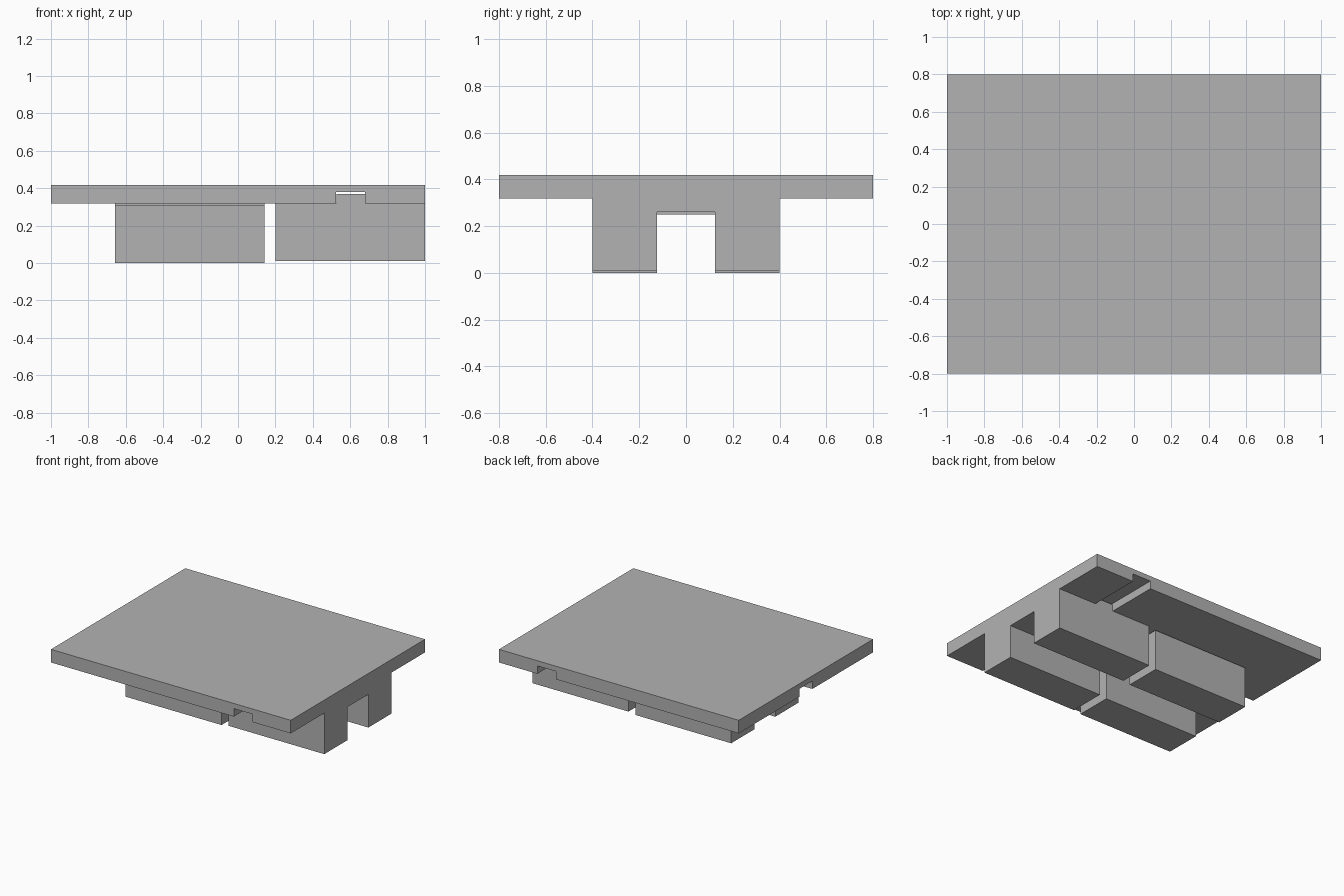
import bpy
import bmesh

if "Cube" in bpy.data.objects:
    bpy.data.objects.remove(bpy.data.objects["Cube"])

GREY = bpy.data.materials.new("plain grey")
GREY.diffuse_color = (0.45, 0.45, 0.45, 1.0)
GREY.use_nodes = True
GREY.node_tree.nodes["Principled BSDF"].inputs["Base Color"].default_value = GREY.diffuse_color


def finish(name, bm):
    bmesh.ops.recalc_face_normals(bm, faces=bm.faces)
    mesh = bpy.data.meshes.new(name)
    bm.to_mesh(mesh)
    bm.free()
    mesh.materials.append(GREY)
    obj = bpy.data.objects.new(name, mesh)
    bpy.context.collection.objects.link(obj)
    return obj


def box(name, x, y, z):
    bm = bmesh.new()
    bmesh.ops.create_cube(bm, size=1)
    for v in bm.verts:
        v.co = [lo + (c + 0.5) * (hi - lo)
                for c, (lo, hi) in zip(v.co, (x, y, z))]
    return finish(name, bm)


def extrude_x(name, half, x0, x1):
    """Mirror a half profile of (y, z) points and extrude it along x."""
    bm = bmesh.new()
    profile = half + [(-y, z) for y, z in reversed(half)]
    face = bm.faces.new([bm.verts.new((x0, y, z)) for y, z in profile])
    new = bmesh.ops.extrude_face_region(bm, geom=[face])["geom"]
    moved = [v for v in new if isinstance(v, bmesh.types.BMVert)]
    bmesh.ops.translate(bm, vec=(x1 - x0, 0, 0), verts=moved)
    return finish(name, bm)


def bridge(z):
    """Half outline of the two-legged slider, from the notch up to the top."""
    return [(0.125, z + 0.25), (0.125, z), (0.4, z), (0.4, z + 0.309)]


# Top plate with one guide slot along x and one along y on its underside
plate = box("top_plate", (-1, 1), (-0.8, 0.8), (0.319, 0.418))
slots = [
    box("lengthwise_slot_cutter", (-1.1, 0.2), (-0.078, 0.078), (0.2, 0.379)),
    box("crosswise_slot_cutter", (0.525, 0.68), (-0.9, 0.9), (0.2, 0.379)),
]
for cutter in slots:
    mod = plate.modifiers.new(cutter.name, "BOOLEAN")
    mod.operation = "DIFFERENCE"
    mod.solver = "EXACT"
    mod.object = cutter
    cutter.hide_render = True
    cutter.hide_viewport = True

# Left slider, with its tongue running along x
extrude_x("left_slider", bridge(0.0) + [(0.076, 0.309), (0.076, 0.36)],
          -0.657, 0.143)

# Right slider, with its tongue running along y
extrude_x("right_slider", bridge(0.01), 0.2, 1.0)
box("right_slider_tongue", (0.527, 0.678), (-0.4, 0.4), (0.319, 0.369))
